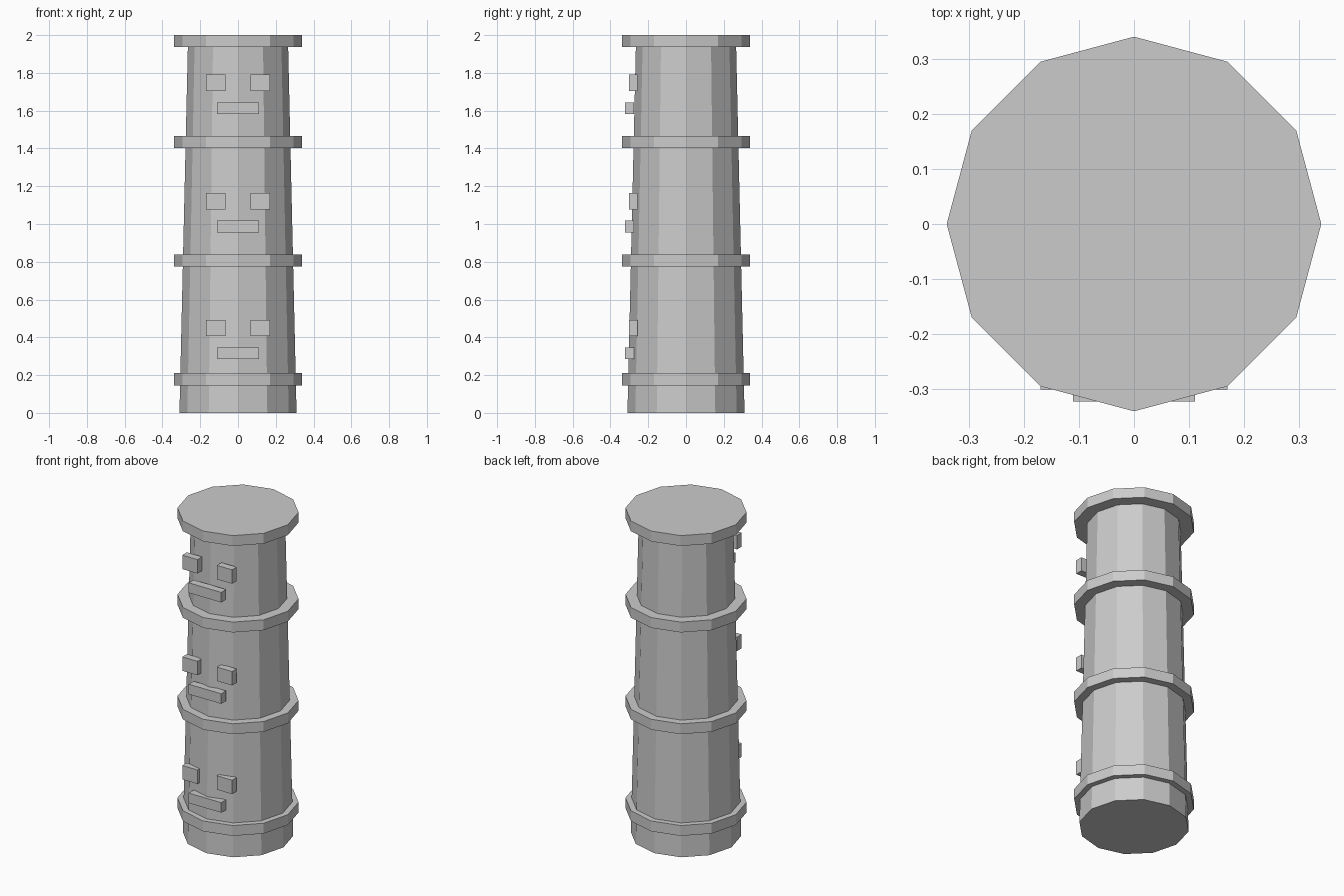
import bpy
import math

cube = bpy.data.objects.get("Cube")
if cube:
    bpy.data.objects.remove(cube, do_unlink=True)

# One plain grey for the whole pole
GREY = (0.6, 0.6, 0.6, 1.0)
grey = bpy.data.materials.new("plain grey")
grey.use_nodes = True
grey.diffuse_color = GREY
grey.node_tree.nodes["Principled BSDF"].inputs["Base Color"].default_value = GREY


def finish(name):
    obj = bpy.context.object
    obj.name = name
    obj.data.materials.append(grey)
    return obj


def drum(name, z0, z1, r0, r1):
    """Twelve-sided, flat-shaded section with a corner facing the front."""
    bpy.ops.mesh.primitive_cone_add(vertices=12, radius1=r0, radius2=r1,
                                    depth=z1 - z0, location=(0, 0, (z0 + z1) / 2))
    return finish(name)


def block(name, centre, size):
    bpy.ops.mesh.primitive_cube_add(size=1, location=centre)
    obj = finish(name)
    obj.scale = size
    return obj


# Tapered trunk
drum("trunk", 0, 1.96, 0.31, 0.265)

# Bands and cap
BAND = 0.064
for name, z in (("lower_band", 0.178), ("middle_band", 0.806),
                ("upper_band", 1.434), ("top_cap", 2 - BAND / 2)):
    drum(name, z - BAND / 2, z + BAND / 2, 0.34, 0.34)

# Three carved faces: two eyes and a mouth each
for level, eye_z, mouth_z in (("lower", 0.449, 0.315),
                              ("middle", 1.12, 0.987),
                              ("upper", 1.748, 1.613)):
    for side, sign in (("left", 1), ("right", -1)):
        block(f"{level}_{side}_eye", (sign * 0.118, -0.278, eye_z), (0.104, 0.045, 0.086))
    block(f"{level}_mouth", (0, -0.298, mouth_z), (0.222, 0.048, 0.062))
